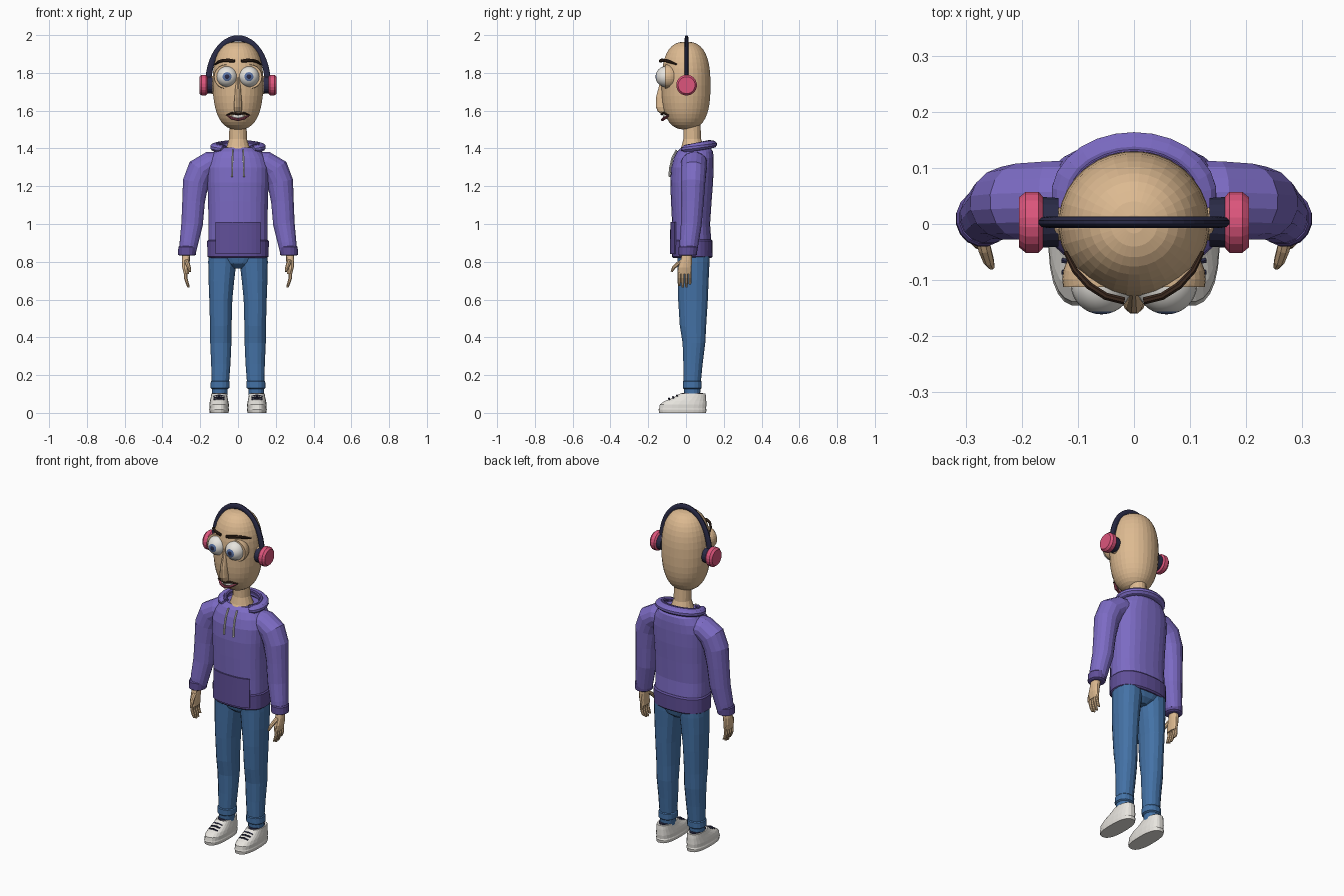
import bpy, bmesh, math
from mathutils import Vector

X, Y, Z = Vector((1, 0, 0)), Vector((0, 1, 0)), Vector((0, 0, 1))


def mat(name, hexa):
    m = bpy.data.materials.new(name)
    lin = [((int(hexa[i:i + 2], 16) / 255 + 0.055) / 1.055) ** 2.4 for i in (0, 2, 4)]
    m.diffuse_color = (*lin, 1)
    return m


PURPLE = mat("purple_fabric", "7C6BC4")
DARK = mat("dark_purple_fabric", "604F98")
DENIM = mat("blue_denim", "4472A6")
SKIN = mat("skin", "DDBA91")
PINK = mat("pink_plastic", "DC557C")
NAVY = mat("navy", "2A2B47")
WHITE = mat("off_white", "E8E5DF")
BROWN = mat("dark_brown", "3A281E")
LIP = mat("lip_red", "96465A")
IRIS = mat("iris_blue", "5B74A6")


def finish(name, bm, mats, mirror=False, smooth=False):
    bmesh.ops.recalc_face_normals(bm, faces=bm.faces)
    me = bpy.data.meshes.new(name)
    bm.to_mesh(me)
    bm.free()
    ob = bpy.data.objects.new(name, me)
    bpy.context.collection.objects.link(ob)
    for m in mats:
        me.materials.append(m)
    if smooth:
        me.shade_smooth()
    if mirror:
        ob.modifiers.new("mirror", 'MIRROR')
    return ob


def spow(v, e):
    return math.copysign(abs(v) ** e, v)


def loft(name, secs, m, n=16, pw=2.0, axis=None, ref=Y, mirror=False, smooth=False):
    """Skin superellipse rings (x, y, z, ru, rv) along a path, capped at both ends."""
    bm = bmesh.new()
    pts = [Vector(s[:3]) for s in secs]
    rings = []
    for i, s in enumerate(secs):
        t = axis or (pts[min(i + 1, len(pts) - 1)] - pts[max(i - 1, 0)]).normalized()
        u = t.cross(ref).normalized()
        v = u.cross(t)
        ring = []
        for k in range(n):
            a = 2 * math.pi * (k + 0.5) / n
            ring.append(bm.verts.new(pts[i] + u * s[3] * spow(math.cos(a), 2 / pw)
                                     + v * s[4] * spow(math.sin(a), 2 / pw)))
        rings.append(ring)
    for a, b in zip(rings, rings[1:]):
        for k in range(n):
            bm.faces.new((a[k], a[(k + 1) % n], b[(k + 1) % n], b[k]))
    bm.faces.new(rings[0])
    bm.faces.new(rings[-1])
    return finish(name, bm, [m], mirror, smooth)


def ball(name, c, r, m, mirror=False, seg=16, rings=10):
    bm = bmesh.new()
    bmesh.ops.create_uvsphere(bm, u_segments=seg, v_segments=rings, radius=1)
    for v in bm.verts:
        v.co = Vector((v.co.x * r[0] + c[0], v.co.y * r[1] + c[1], v.co.z * r[2] + c[2]))
    return finish(name, bm, [m], mirror)


# ---- head: rounded capsule, slightly narrower toward the chin
secs = []
for i in range(21):
    a = math.radians(-86 + 172 * i / 20)
    r, h = math.cos(a) ** (2 / 2.6), spow(math.sin(a), 2 / 2.6)
    secs.append((0, 0, 1.7325 + 0.2325 * h, 0.135 * r * (1 + 0.07 * min(h, 0)), 0.13 * r))
loft("head", secs, SKIN, n=32, axis=Z)
loft("neck", [(0, .035, 1.37, .085, .08), (0, .035, 1.41, .062, .06), (0, .033, 1.45, .048, .048),
              (0, .03, 1.56, .046, .046)], SKIN, axis=Z)
ball("ear", (.135, 0, 1.735), (.02, .03, .048), SKIN, True)
loft("nose", [(0, -.112, 1.79, .010, .014), (0, -.122, 1.73, .014, .022), (0, -.128, 1.67, .019, .032),
              (0, -.128, 1.62, .023, .033), (0, -.124, 1.595, .019, .026), (0, -.118, 1.583, .009, .012)],
     SKIN, n=12, axis=Z)

# ---- eyes: pupil and iris are rings around the forward pole
bm = bmesh.new()
bmesh.ops.create_uvsphere(bm, u_segments=24, v_segments=28, radius=.055)
for v in bm.verts:
    v.co = Vector((v.co.x, -v.co.z, v.co.y))
for f in bm.faces:
    ang = math.degrees((-Y).angle(f.calc_center_median()))
    f.material_index = 2 if ang < 12.8 else 1 if ang < 25.6 else 0
bmesh.ops.translate(bm, verts=bm.verts, vec=(.058, -.106, 1.78))
finish("eye", bm, [WHITE, IRIS, NAVY], True, True)

# ---- eyelids: open shells behind the eyeballs
bm = bmesh.new()
bmesh.ops.create_uvsphere(bm, u_segments=24, v_segments=16, radius=.064)
bmesh.ops.translate(bm, verts=bm.verts, vec=(.064, -.098, 1.78))
bmesh.ops.bisect_plane(bm, geom=bm.verts[:] + bm.edges[:] + bm.faces[:],
                       plane_co=(0, -.112, 0), plane_no=(0, -1, 0), clear_outer=True)
edge = [e for e in bm.edges if e.is_boundary]
bmesh.ops.contextual_create(bm, geom=edge)
finish("eyelid", bm, [SKIN], True)

# ---- brows and mouth
loft("brow", [(.122, -.05, 1.845, .004, .004), (.105, -.083, 1.858, .006, .008), (.08, -.11, 1.866, .007, .009),
              (.05, -.129, 1.866, .007, .010), (.018, -.137, 1.862, .007, .009)],
     BROWN, n=8, ref=Z, mirror=True)
loft("upper_lip", [(s * x, y, z, .007, r) for s, x, y, z, r in (
    (-1, .062, -.092, 1.576, .003), (-1, .032, -.118, 1.587, .006), (1, 0, -.128, 1.581, .006),
    (1, .032, -.118, 1.587, .006), (1, .062, -.092, 1.576, .003))], BROWN, n=8, ref=Z)
loft("lower_lip", [(s * x, y, z, .009, r) for s, x, y, z, r in (
    (-1, .056, -.092, 1.574, .003), (-1, .03, -.115, 1.559, .007), (1, 0, -.125, 1.552, .008),
    (1, .03, -.115, 1.559, .007), (1, .056, -.092, 1.574, .003))], LIP, n=8, ref=Z)
ball("teeth", (0, -.1, 1.569), (.036, .022, .013), WHITE)

# ---- headphones
band = []
for i in range(25):
    a = math.pi * i / 24
    band.append((.157 * math.cos(a), .003, 1.745 + .238 * math.sin(a), .017, .010))
loft("headband", band, NAVY, n=10)
loft("ear_pad", [(.135, .003, 1.735, .044, .044), (.168, .003, 1.735, .046, .046)], NAVY, n=20,
     axis=X, mirror=True)
loft("ear_cup", [(.162, .003, 1.735, .046, .046), (.170, .003, 1.735, .055, .055),
                 (.193, .003, 1.735, .055, .055), (.205, .003, 1.735, .045, .045)], PINK, n=20,
     axis=X, mirror=True)

# ---- hoodie body, hem, collar
loft("hoodie_body", [(0, .031, .90, .158, .104), (0, .027, 1.0, .157, .101), (0, .028, 1.12, .159, .108),
                     (0, .030, 1.22, .163, .114), (0, .034, 1.30, .165, .113), (0, .041, 1.35, .150, .106),
                     (0, .048, 1.385, .125, .095), (0, .052, 1.405, .095, .075)],
     PURPLE, n=28, pw=2.5, axis=Z)
loft("hoodie_hem", [(0, .033, .82, .152, .100), (0, .033, .828, .163, .108), (0, .033, .91, .164, .109),
                    (0, .032, .918, .157, .103)], DARK, n=28, pw=2.5, axis=Z)
hood = []
for i in range(21):
    a = math.radians(-48 + 276 * i / 20)
    k = .5 + .5 * math.sin(a)
    w = .6 if i in (0, 20) else 1
    hood.append((.122 * math.cos(a), .05 + .088 * math.sin(a), 1.392 + .03 * k, .027 * w, .021 * w))
loft("hood", hood, PURPLE, n=10, ref=Z)
loft("hood_rim", [(x * .88, .05 + (y - .05) * .86, z + .013, .012, .010) for x, y, z, u, v in hood],
     DARK, n=8, ref=Z)

# ---- front pocket: curved plate following the belly
bm = bmesh.new()
rows = []
for z in (.84, .92, 1.01):
    row = []
    for i in range(11):
        x = -.118 + .0236 * i
        d = (1 - (abs(x) / .164) ** 2.5) ** .4
        row.append(bm.verts.new((x, .031 - (.113 - (z - .84) * .02) * d, z)))
    rows.append(row)
for a, b in zip(rows, rows[1:]):
    for i in range(10):
        bm.faces.new((a[i], a[i + 1], b[i + 1], b[i]))
pocket = finish("front_pocket", bm, [DARK])
sol = pocket.modifiers.new("thickness", 'SOLIDIFY')
sol.thickness, sol.offset = .008, 0

# ---- drawstrings
loft("drawstring", [(.028, -.050, 1.392, .005, .005), (.029, -.072, 1.35, .005, .005),
                    (.03, -.084, 1.30, .005, .005), (.031, -.088, 1.25, .006, .006)],
     WHITE, n=6, mirror=True)

# ---- arms
loft("sleeve", [(.07, .045, 1.325, .06, .07), (.15, .043, 1.318, .066, .07), (.198, .04, 1.285, .074, .069),
                (.224, .037, 1.22, .070, .066), (.235, .034, 1.12, .061, .061), (.243, .028, 1.0, .058, .056),
                (.26, .016, .90, .050, .051), (.266, .012, .86, .046, .048)],
     PURPLE, n=16, mirror=True)
loft("cuff", [(.268, .011, .883, .044, .046), (.268, .011, .877, .049, .051), (.27, .009, .837, .048, .050),
              (.27, .009, .832, .040, .042)], DARK, n=16, axis=Z, mirror=True)

# ---- hands
loft("palm", [(.272, .006, .86, .022, .026), (.276, .002, .81, .022, .030), (.277, -.006, .77, .019, .037),
              (.273, -.008, .735, .014, .037)], SKIN, n=12, pw=2.5, axis=Z, mirror=True)
for i, tip in enumerate((.672, .663, .665, .68)):
    y = -.036 + i * .019
    loft("finger_%d" % (i + 1), [(.274, y, .755, .010, .009), (.277, y, .715, .010, .009),
                                 (.270, y, .69, .009, .009), (.262, y, tip, .006, .006)],
         SKIN, n=8, axis=Z, mirror=True)
loft("thumb", [(.272, -.018, .805, .011, .013), (.266, -.045, .788, .011, .012),
               (.259, -.066, .768, .010, .010), (.254, -.076, .748, .006, .006)],
     SKIN, n=8, ref=X, mirror=True)

# ---- trousers
loft("hips", [(0, .038, .90, .145, .09), (0, .04, .82, .152, .086), (0, .04, .79, .10, .078),
              (0, .04, .765, .03, .05)], DENIM, n=20, pw=2.5, axis=Z)
loft("trouser_leg", [(.080, .038, .89, .074, .088), (.083, .040, .80, .076, .086), (.088, .038, .70, .069, .083),
                     (.091, .037, .60, .062, .080), (.091, .037, .46, .058, .071), (.091, .042, .37, .057, .061),
                     (.091, .037, .26, .052, .052), (.093, .033, .17, .047, .047), (.094, .033, .165, .051, .051),
                     (.095, .033, .132, .051, .051), (.096, .033, .126, .042, .044), (.097, .033, .08, .040, .042)],
     DENIM, n=16, pw=2.2, axis=Z, mirror=True)

# ---- shoes
loft("shoe", [(.1, -.018, 0, .050, .125), (.1, -.018, .018, .053, .128), (.1, -.018, .024, .051, .125),
              (.1, -.015, .045, .052, .124), (.1, -.004, .062, .049, .112), (.1, .018, .080, .045, .089),
              (.1, .036, .102, .041, .068)], WHITE, n=24, pw=2.5, axis=Z, mirror=True)
loft("shoe_opening", [(.1, .033, .098, .036, .060), (.1, .033, .106, .036, .058)], NAVY, n=20, axis=Z, mirror=True)
for i in range(3):
    y, z = -.048 - .021 * i, .092 - .0085 * i
    loft("lace_%d" % (i + 1), [(.072, y + .004, z - .006, .005, .005), (.1, y, z + .001, .005, .005),
                               (.128, y + .004, z - .006, .005, .005)], NAVY, n=6, ref=Z, mirror=True)
